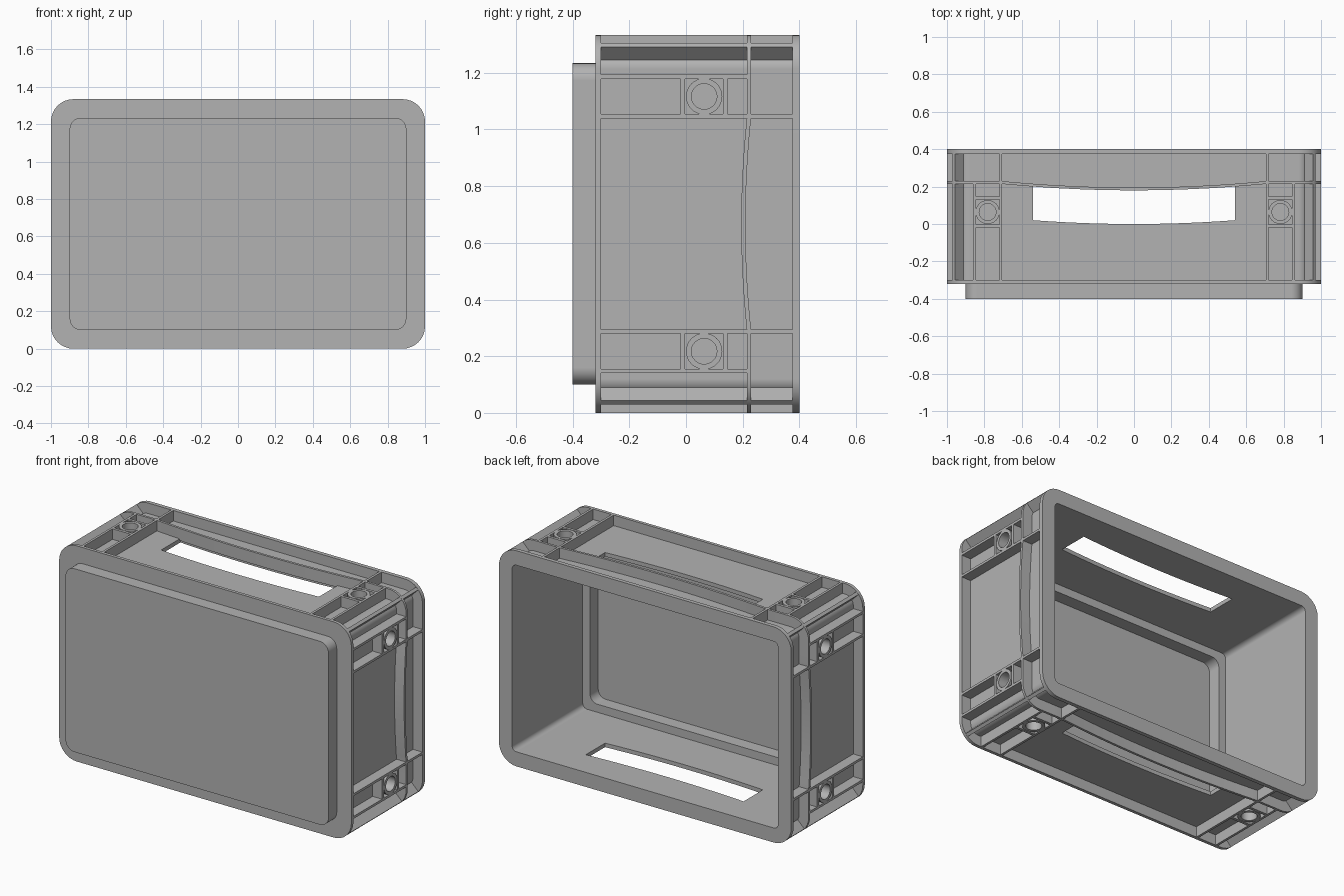
import bpy
import bmesh
from math import cos, sin, pi, sqrt
from mathutils import Matrix, Vector

if "Cube" in bpy.data.objects:
    bpy.data.objects.remove(bpy.data.objects["Cube"])

HX, HZ = 1.0, 0.667            # half width and half height
FRONT, MID, BACK = -0.30, 0.215, 0.375   # inner faces of the flanges and the middle rib
T = 0.015                      # rib thickness
RECESS = 0.065                 # depth of the panels between the ribs
TOP_HALF, SIDE_HALF = HX - 0.29, HZ - 0.29

grey = bpy.data.materials.new("crate grey")
grey.use_nodes = True
grey.diffuse_color = (0.45, 0.45, 0.45, 1)
grey.node_tree.nodes["Principled BSDF"].inputs["Base Color"].default_value = (0.45, 0.45, 0.45, 1)


def finish(bm, name):
    bmesh.ops.recalc_face_normals(bm, faces=bm.faces)
    mesh = bpy.data.meshes.new(name)
    bm.to_mesh(mesh)
    bm.free()
    mesh.materials.append(grey)
    obj = bpy.data.objects.new(name, mesh)
    bpy.context.collection.objects.link(obj)
    return obj


def smooth(obj):
    bpy.ops.object.select_all(action='DESELECT')
    obj.select_set(True)
    bpy.context.view_layer.objects.active = obj
    bpy.ops.object.shade_smooth_by_angle(angle=pi / 6)
    mod = obj.modifiers.new("even normals", 'WEIGHTED_NORMAL')
    mod.keep_sharp = True


def rounded_rect(inset, r, side_segs=1, corner_segs=8):
    """Outline in x and z, centred on the crate axis."""
    w, h = HX - inset - r, HZ - inset - r
    pts = []
    corners = [(w, h), (-w, h), (-w, -h), (w, -h)]
    for k, (cx, cz) in enumerate(corners):
        for i in range(corner_segs + 1):
            a = (k + i / corner_segs) * pi / 2
            pts.append(Vector((cx + r * cos(a), 0, cz + r * sin(a))))
        nx, nz = corners[(k + 1) % 4]
        a = (k + 1) * pi / 2
        end = Vector((nx + r * cos(a), 0, nz + r * sin(a)))
        start = pts[-1].copy()
        pts += [start.lerp(end, j / side_segs) for j in range(1, side_segs)]
    return pts


def loft(bm, loops, closed):
    """Bridge successive outlines; either close the chain or cap both ends."""
    rings = [[bm.verts.new(p) for p in loop] for loop in loops]
    n = len(rings[0])
    pairs = list(zip(rings, rings[1:])) + ([(rings[-1], rings[0])] if closed else [])
    for a, b in pairs:
        for i in range(n):
            bm.faces.new((a[i], a[(i + 1) % n], b[(i + 1) % n], b[i]))
    if not closed:
        bm.faces.new(rings[0])
        bm.faces.new(rings[-1])


def sag(x, z):
    """How far the middle rib bows towards the front at a point of the outline."""
    if abs(x) < TOP_HALF:
        return 0.035 * (1 - (x / TOP_HALF) ** 2)
    if abs(z) < SIDE_HALF:
        return 0.02 * (1 - (z / SIDE_HALF) ** 2)
    return 0


UP = Vector((0, 0, HZ))

# Shell: stacking base, flanges, recessed walls and hollow inside in one section
section = [(0.10, 0.06, -0.40), (0.10, 0.06, -0.32), (0, 0.12, -0.32), (0, 0.12, FRONT),
           (RECESS, 0.055, FRONT), (RECESS, 0.055, BACK), (0, 0.12, BACK), (0, 0.12, 0.40),
           (0.09, 0.03, 0.40), (0.09, 0.03, -0.29), (0.14, 0.05, -0.29), (0.14, 0.05, -0.37)]
bm = bmesh.new()
loft(bm, [[p + UP + Vector((0, y, 0)) for p in rounded_rect(i, r)] for i, r, y in section], False)
shell = finish(bm, "crate_shell")

# Curved hand slots through the upper and lower walls
xs = [-0.54 + 1.08 * i / 16 for i in range(17)]
outline = [(x, 0.035 - sag(x, HZ)) for x in xs]
outline += [(x, MID + 0.008 - sag(x, HZ)) for x in reversed(xs)]
bm = bmesh.new()
loft(bm, [[Vector((x, y, z)) for x, y in outline] for z in (-0.2, 2 * HZ + 0.2)], False)
cutter = finish(bm, "slot_cutter")
cutter.hide_render = True
cut = shell.modifiers.new("hand slots", 'BOOLEAN')
cut.operation = 'DIFFERENCE'
cut.solver = 'EXACT'
cut.object = cutter
graph = bpy.context.evaluated_depsgraph_get()
cut_mesh = bpy.data.meshes.new_from_object(shell.evaluated_get(graph))
shell.modifiers.clear()
shell.data = cut_mesh
bpy.data.objects.remove(cutter)
smooth(shell)

# Middle rib running all round, bowed on every side
bm = bmesh.new()
loops = []
for inset, r, y in [(0.075, 0.045, MID), (0, 0.12, MID), (0, 0.12, MID + T), (0.075, 0.045, MID + T)]:
    loops.append([p + UP + Vector((0, y - sag(p.x, p.z), 0)) for p in rounded_rect(inset, r, 32)])
loft(bm, loops, True)
smooth(finish(bm, "middle_rib"))

# The four outer walls: direction along, direction outwards, half length, half depth
X, Z = Vector((1, 0, 0)), Vector((0, 0, 1))
SIDES = [(X, Z, HX, HZ), (X, -Z, HX, HZ), (Z, X, HZ, HX), (Z, -X, HZ, HX)]


def place(side, t, y, inset):
    along, out, _, depth = side
    return along * t + out * (depth - inset) + Vector((0, y, 0)) + UP


def rib(bm, side, t0, t1, y0, y1):
    a, b = place(side, t0, y0, RECESS + 0.01), place(side, t1, y1, 0)
    size = Vector([abs(v) for v in b - a])
    bmesh.ops.create_cube(bm, size=1, matrix=Matrix.Translation((a + b) / 2) @ Matrix.Diagonal(size).to_4x4())


# Straight ribs and round sockets near both ends of each wall
ribs, sockets = bmesh.new(), bmesh.new()
for side in SIDES:
    half = side[2]
    for s in (-1, 1):
        inner, outer = s * (half - 0.295), s * (half - 0.14)
        rib(ribs, side, inner, inner + s * T, FRONT, BACK)
        rib(ribs, side, outer, outer - s * T, FRONT, MID)
        for y in (-0.02, 0.13):
            rib(ribs, side, inner, outer, y, y + T + 0.002)
        centre = s * (half - 0.2175)
        loops = []
        for r, inset in [(0.064, RECESS + 0.01), (0.064, 0.0), (0.045, 0.0), (0.045, RECESS + 0.01)]:
            loops.append([place(side, centre + r * cos(a * pi / 16), 0.064 + r * sin(a * pi / 16), inset)
                          for a in range(32)])
        loft(sockets, loops, True)
finish(ribs, "wall_ribs")
smooth(finish(sockets, "round_sockets"))

# Diagonal ribs across the four long corners
bm = bmesh.new()
for sx in (-1, 1):
    for sz in (-1, 1):
        inset = 0.064
        where = Vector((sx * (HX - inset), (FRONT + BACK) / 2, sz * (HZ - inset))) + UP
        turn = Matrix.Rotation(-sx * sz * pi / 4, 4, 'Y')
        size = Matrix.Diagonal((0.056 * sqrt(2), BACK - FRONT, 0.02, 1))
        bmesh.ops.create_cube(bm, size=1, matrix=Matrix.Translation(where) @ turn @ size)
finish(bm, "corner_ribs")
